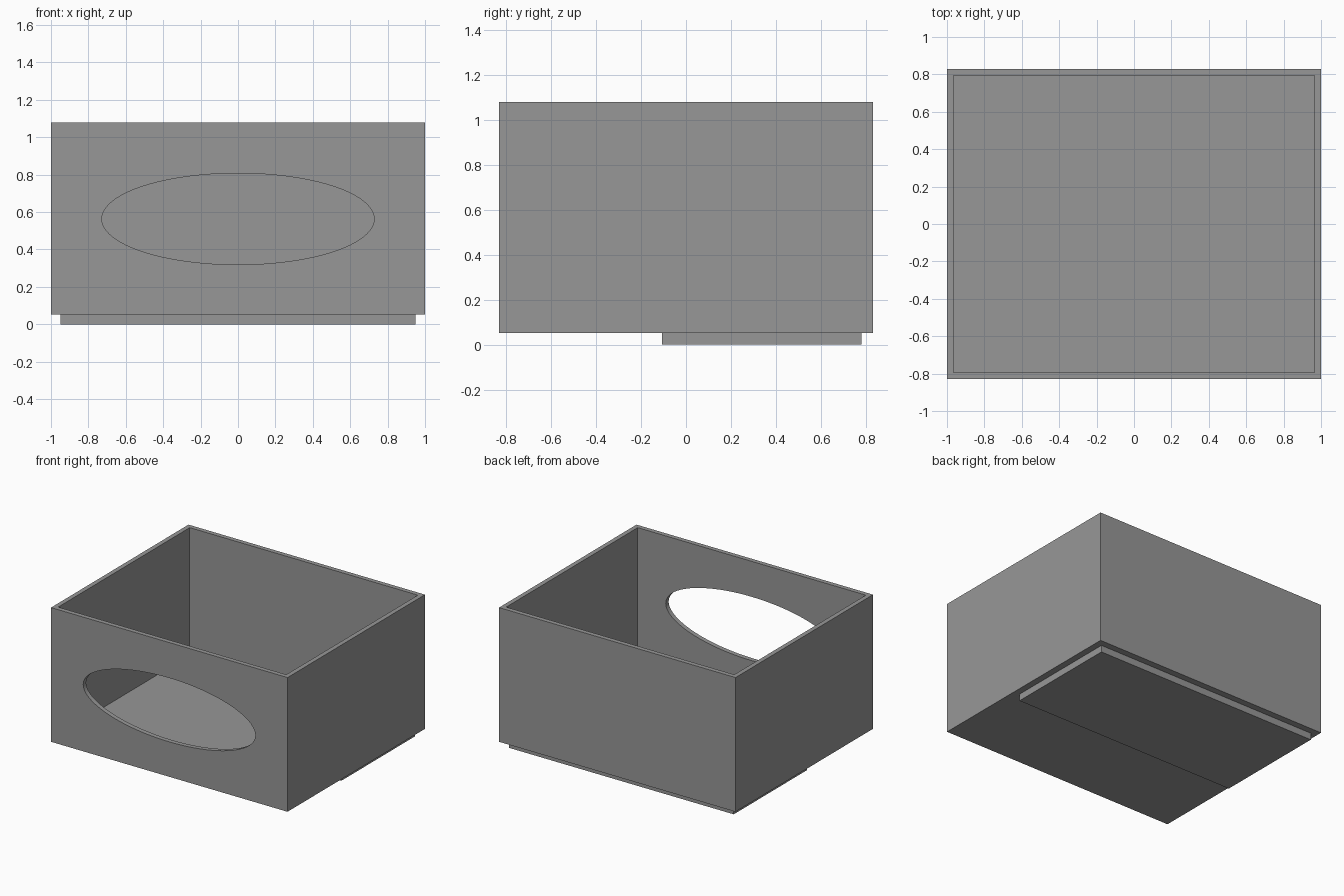
import bpy, bmesh, math
from mathutils import Matrix

if "Cube" in bpy.data.objects:
    bpy.data.objects.remove(bpy.data.objects["Cube"])

# Overall sizes
HX, HY = 1.0, 0.83          # half width and half depth
Z0, Z1 = 0.052, 1.078       # underside and rim of the box
WALL = 0.05

grey = bpy.data.materials.new("plain_grey")
grey.diffuse_color = (0.31, 0.31, 0.31, 1)
grey.use_nodes = True
grey.node_tree.nodes["Principled BSDF"].inputs["Base Color"].default_value = grey.diffuse_color


def finish(name, bm):
    bmesh.ops.recalc_face_normals(bm, faces=bm.faces)
    mesh = bpy.data.meshes.new(name)
    bm.to_mesh(mesh)
    bm.free()
    mesh.materials.append(grey)
    obj = bpy.data.objects.new(name, mesh)
    bpy.context.collection.objects.link(obj)
    return obj


def block(bm, x0, x1, y0, y1, z0, z1):
    m = (Matrix.Translation(((x0 + x1) / 2, (y0 + y1) / 2, (z0 + z1) / 2))
         @ Matrix.Diagonal((x1 - x0, y1 - y0, z1 - z0, 1)))
    return bmesh.ops.create_cube(bm, size=1, matrix=m)


# Open box: inset the top face and push it down to the floor
bm = bmesh.new()
block(bm, -HX, HX, -HY, HY, Z0, Z1)
top = max(bm.faces, key=lambda f: f.calc_center_median().z)
bmesh.ops.inset_region(bm, faces=[top], thickness=WALL)
inner = bmesh.ops.extrude_face_region(bm, geom=[top])["geom"]
bmesh.ops.delete(bm, geom=[top], context='FACES_ONLY')
for v in (g for g in inner if isinstance(g, bmesh.types.BMVert)):
    v.co.z = Z0 + WALL
box = finish("open_box", bm)

# Oval opening through the front wall
bm = bmesh.new()
oval = (Matrix.Translation((0, -HY + WALL / 2, 0.563))
        @ Matrix.Diagonal((0.728, 1, 0.244, 1))
        @ Matrix.Rotation(math.pi / 2, 4, 'X'))
bmesh.ops.create_cone(bm, cap_ends=True, segments=96, radius1=1, radius2=1,
                      depth=0.2, matrix=oval)
cutter = finish("oval_cutter", bm)
cutter.hide_render = True
cutter.hide_set(True)

cut = box.modifiers.new("oval_opening", 'BOOLEAN')
cut.operation = 'DIFFERENCE'
cut.solver = 'EXACT'
cut.object = cutter
bpy.context.view_layer.objects.active = box
box.select_set(True)
bpy.ops.object.modifier_apply(modifier=cut.name)
bpy.data.objects.remove(cutter)
bpy.ops.object.shade_smooth_by_angle(angle=math.radians(30))

# Raised plate under the rear half of the box
bm = bmesh.new()
block(bm, -HX + WALL, HX - WALL, -0.107, HY - WALL, 0, Z0)
finish("base_plate", bm)
